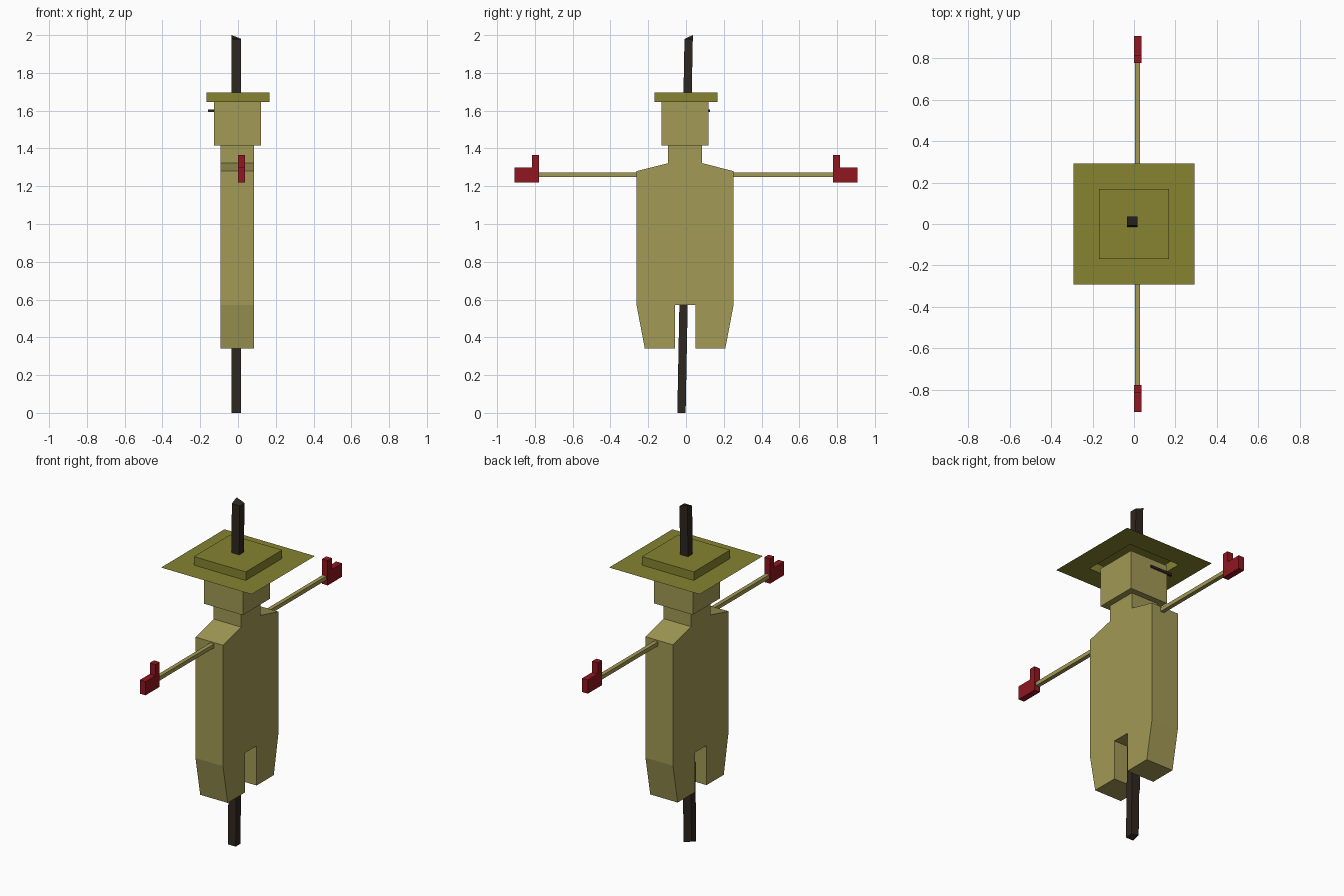
import bpy, bmesh

if "Cube" in bpy.data.objects:
    bpy.data.objects.remove(bpy.data.objects["Cube"])


def material(name, rgb):
    m = bpy.data.materials.new(name)
    m.diffuse_color = (*rgb, 1)
    m.use_nodes = True
    m.node_tree.nodes["Principled BSDF"].inputs["Base Color"].default_value = m.diffuse_color
    return m


STRAW = material("straw", (0.36, 0.32, 0.09))
OLIVE = material("olive", (0.24, 0.23, 0.03))
WOOD = material("dark_wood", (0.028, 0.02, 0.014))
RED = material("red", (0.28, 0.008, 0.014))


def finish(name, bm, mat, fix=True):
    if fix:
        bmesh.ops.recalc_face_normals(bm, faces=bm.faces[:])
    me = bpy.data.meshes.new(name)
    bm.to_mesh(me)
    bm.free()
    me.materials.append(mat)
    ob = bpy.data.objects.new(name, me)
    bpy.context.collection.objects.link(ob)
    return ob


def box_bm(x, y, z):
    bm = bmesh.new()
    bmesh.ops.create_cube(bm, size=1)
    for v in bm.verts:
        v.co = [(r[0] + r[1]) / 2 + c * (r[1] - r[0]) for r, c in zip((x, y, z), v.co)]
    return bm


def box(name, x, y, z, mat):
    return finish(name, box_bm(x, y, z), mat)


def extrude_x(name, profile, x0, x1, mat):
    """Extrude a (y, z) outline along x."""
    bm = bmesh.new()
    face = bm.faces.new([bm.verts.new((x0, y, z)) for y, z in profile])
    out = bmesh.ops.extrude_face_region(bm, geom=[face])
    for v in out["geom"]:
        if isinstance(v, bmesh.types.BMVert):
            v.co.x = x1
    return finish(name, bm, mat)


# Body: neck, shoulders, coat and two short legs in one outline
half = [(0.054, 0.572), (0.054, 0.34), (0.213, 0.34), (0.257, 0.572),
        (0.257, 1.28), (0.09, 1.322), (0.09, 1.42)]
outline = [(y - 0.005, z) for y, z in half] + [(-y - 0.005, z) for y, z in reversed(half)]
extrude_x("body", outline, -0.092, 0.086, STRAW)

# Head
box("head", (-0.128, 0.122), (-0.13, 0.12), (1.415, 1.645), STRAW)

# Side twig on the head
box("head_twig", (-0.158, -0.015), (0.112, 0.126), (1.592, 1.607), WOOD)

# Hat: thin brim ring with a shallow raised crown, open below
bm = bmesh.new()
rings = []
for r, z in ((0.293, 1.645), (0.168, 1.645), (0.168, 1.695)):
    rings.append([bm.verts.new((sx * r, sy * r, z))
                  for sx, sy in ((-1, -1), (1, -1), (1, 1), (-1, 1))])
for a, b in zip(rings, rings[1:]):
    for i in range(4):
        j = (i + 1) % 4
        bm.faces.new((a[i], a[j], b[j], b[i]))
bm.faces.new(rings[-1])
finish("hat", bm, OLIVE, fix=False)

# Pole: leaning slightly along y, roughly cut at both ends
bm = box_bm((-0.034, 0.017), (-0.022, 0.022), (0, 2))
for v in bm.verts:
    x, y, z = v.co
    if z > 1:
        v.co.y += 0.014
        v.co.z = 2.0 if (x < 0 and y > 0) else 1.98
    else:
        v.co.y -= 0.024
        v.co.z = 0.015 if (x < 0 and y > 0) else 0.0
finish("pole", bm, WOOD)

# Arms and mitten hands on both sides
for side, s in (("left", -1), ("right", 1)):
    box("arm_" + side, (0.004, 0.028), sorted((s * 0.24, s * 0.79)), (1.249, 1.272), STRAW)
    hand = [(0.777, 1.22), (0.908, 1.22), (0.908, 1.3), (0.816, 1.3), (0.816, 1.365), (0.777, 1.365)]
    extrude_x("hand_" + side, [(s * y, z) for y, z in hand], 0.0, 0.037, RED)
